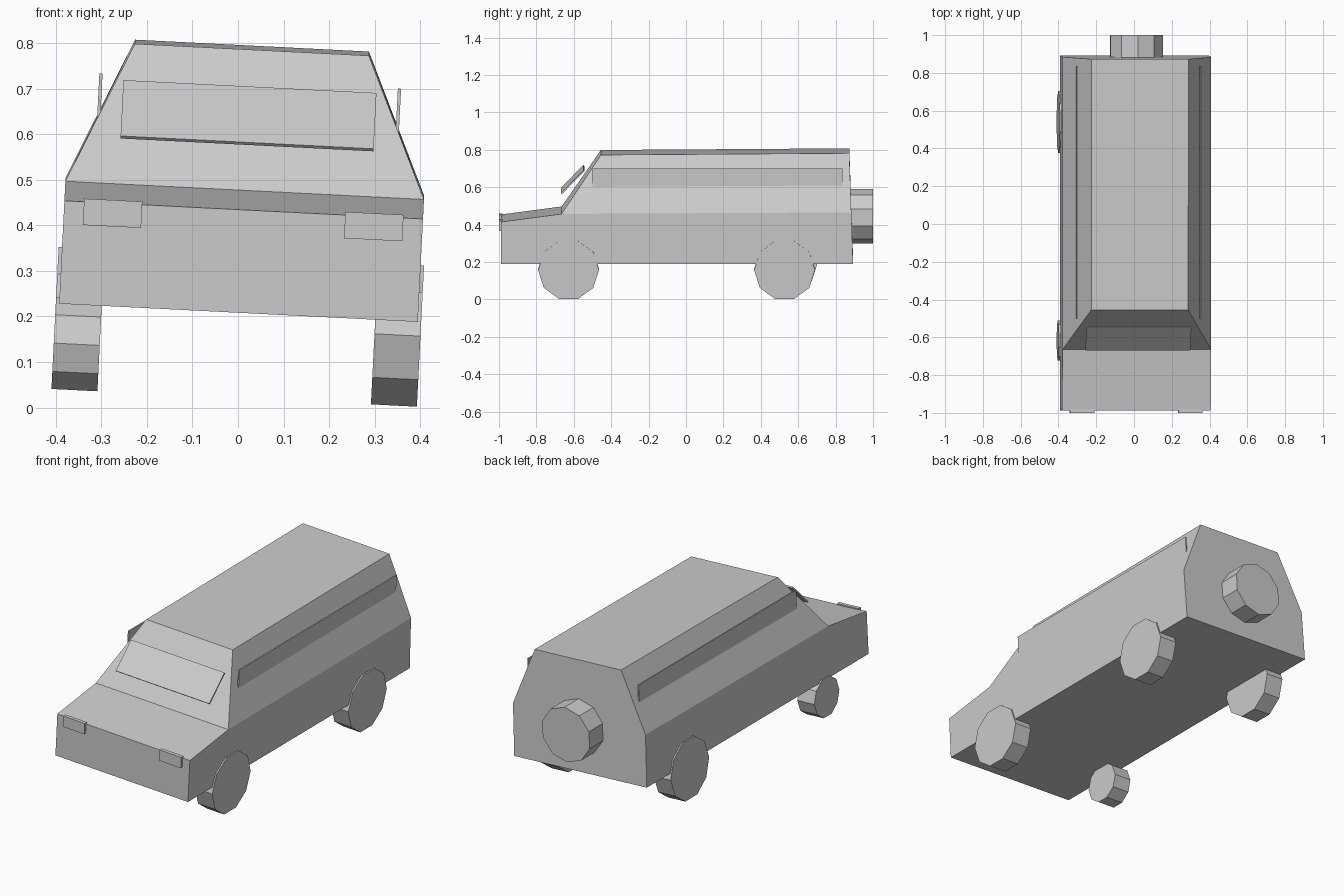
import bpy, bmesh, math
from mathutils import Matrix, Vector

if "Cube" in bpy.data.objects:
    bpy.data.objects.remove(bpy.data.objects["Cube"])

# The whole car leans slightly to its right
LEAN = Matrix.Rotation(0.0507, 4, 'Y') @ Matrix.Translation((-0.0095, 0, 0))

grey = bpy.data.materials.new("plain grey")
grey.diffuse_color = (0.6, 0.6, 0.6, 1)
grey.use_nodes = True
grey.node_tree.nodes["Principled BSDF"].inputs["Base Color"].default_value = grey.diffuse_color


def finish(bm, name):
    bmesh.ops.recalc_face_normals(bm, faces=bm.faces)
    bm.transform(LEAN)
    mesh = bpy.data.meshes.new(name)
    bm.to_mesh(mesh)
    bm.free()
    mesh.materials.append(grey)
    ob = bpy.data.objects.new(name, mesh)
    bpy.context.collection.objects.link(ob)
    return ob


def box(name, centre, size, pitch=0.0):
    bm = bmesh.new()
    m = (Matrix.Translation(centre) @ Matrix.Rotation(pitch, 4, 'X')
         @ Matrix.Diagonal((*size, 1)))
    bmesh.ops.create_cube(bm, size=1, matrix=m)
    return finish(bm, name)


def disc(name, centre, radius, width, axis, start):
    """Ten-sided wheel; axis is X or Y, start is the first corner's angle."""
    bm = bmesh.new()
    rings = []
    for side in (-0.5, 0.5):
        ring = []
        for i in range(10):
            a = start + i * math.tau / 10
            u, v = radius * math.cos(a), radius * math.sin(a)
            offset = (side * width, u, v) if axis == 'X' else (u, side * width, v)
            ring.append(bm.verts.new(Vector(centre) + Vector(offset)))
        rings.append(ring)
        bm.faces.new(ring)
    for i in range(10):
        j = (i + 1) % 10
        bm.faces.new((rings[0][i], rings[0][j], rings[1][j], rings[1][i]))
    return finish(bm, name)


# Body: side profile points (y, z, half width), mirrored across the car
points = {
    "front_low": (-0.988, 0.208, 0.394),
    "hood_front": (-0.988, 0.434, 0.394),
    "hood_rear": (-0.665, 0.477, 0.394),
    "belt_rear": (0.884, 0.485, 0.394),
    "rear_low": (0.893, 0.208, 0.394),
    "roof_front": (-0.455, 0.786, 0.257),
    "roof_rear": (0.873, 0.795, 0.257),
}
bm = bmesh.new()
left, right = ({k: bm.verts.new((s * w, y, z)) for k, (y, z, w) in points.items()}
               for s in (-1, 1))
for v in (left, right):
    bm.faces.new([v[k] for k in ("front_low", "hood_front", "hood_rear", "belt_rear", "rear_low")])
    bm.faces.new([v[k] for k in ("hood_rear", "roof_front", "roof_rear", "belt_rear")])
strip = ("rear_low", "front_low", "hood_front", "hood_rear", "roof_front", "roof_rear")
for a, b in zip(strip, strip[1:]):
    bm.faces.new((left[a], left[b], right[b], right[a]))
tail = ("rear_low", "belt_rear", "roof_rear")
bm.faces.new([left[k] for k in tail] + [right[k] for k in reversed(tail)])
finish(bm, "body")

# Wheels: the front left one is smaller
for name, x, y, z, r in (
    ("front_right_wheel", 0.351, -0.628, 0.177, 0.163),
    ("rear_right_wheel", 0.351, 0.527, 0.177, 0.163),
    ("front_left_wheel", -0.351, -0.617, 0.121, 0.106),
    ("rear_left_wheel", -0.351, 0.54, 0.177, 0.163),
):
    disc(name, (x, y, z), r, 0.101, 'X', 0.0)

# Spare wheel on the tail
disc("spare_wheel", (0, 0.94, 0.445), 0.146, 0.12, 'Y', math.pi / 2)

# Windscreen plate, held off the sloping cabin front
box("windscreen", (0, -0.606, 0.641), (0.556, 0.172, 0.008), math.radians(45.5))

# Side windows and headlights
for side, s in (("left", -1), ("right", 1)):
    box(side + "_window", (s * 0.328, 0.168, 0.652), (0.007, 1.335, 0.13))
    box(side + "_headlight", (s * 0.287, -0.99, 0.412), (0.128, 0.02, 0.058))
